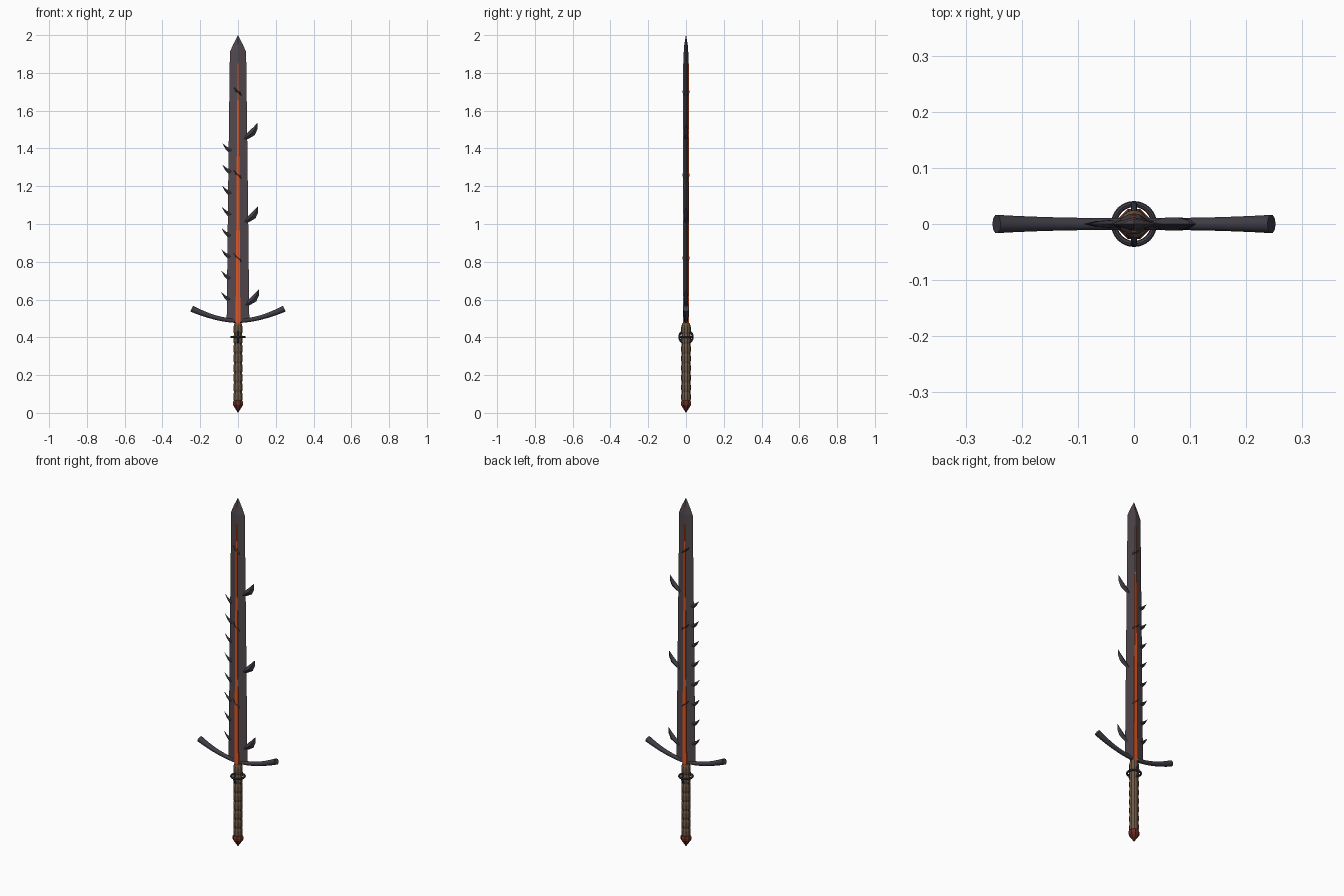
import bpy, bmesh, math
from mathutils import Vector

if "Cube" in bpy.data.objects:
    bpy.data.objects.remove(bpy.data.objects["Cube"])


def mat(name, c):
    m = bpy.data.materials.new(name)
    m.diffuse_color = (*c, 1)
    m.use_nodes = True
    m.node_tree.nodes["Principled BSDF"].inputs["Base Color"].default_value = m.diffuse_color
    return m


STEEL = mat("dark_steel", (0.085, 0.065, 0.075))
IRON = mat("dark_iron", (0.05, 0.045, 0.06))
WRAP = mat("leather", (0.16, 0.1, 0.06))
GLOW = mat("ember", (0.75, 0.09, 0.015))
RED = mat("deep_red", (0.15, 0.025, 0.015))


def loft(name, rings, material, smooth=False, closed=False):
    """Skin a list of equal-length point rings; cap the ends unless closed."""
    bm = bmesh.new()
    vs = [[bm.verts.new(p) for p in r] for r in rings]
    n, count = len(rings[0]), len(rings)
    for i in range(count if closed else count - 1):
        a, b = vs[i], vs[(i + 1) % count]
        for j in range(n):
            k = (j + 1) % n
            bm.faces.new((a[j], a[k], b[k], b[j]))
    if not closed:
        bm.faces.new(vs[0][::-1])
        bm.faces.new(vs[-1])
    bmesh.ops.remove_doubles(bm, verts=bm.verts, dist=1e-5)
    bmesh.ops.recalc_face_normals(bm, faces=bm.faces)
    me = bpy.data.meshes.new(name)
    bm.to_mesh(me)
    bm.free()
    ob = bpy.data.objects.new(name, me)
    bpy.context.collection.objects.link(ob)
    me.materials.append(material)
    if smooth:
        bpy.context.view_layer.objects.active = ob
        ob.select_set(True)
        bpy.ops.object.shade_smooth_by_angle(angle=math.radians(40))
        ob.select_set(False)
    return ob


def diamond(z, w, d):
    return [(w, 0, z), (0, d, z), (-w, 0, z), (0, -d, z)]


def lathe(name, profile, sides, material):
    return loft(name, [[(r * math.cos(t), r * math.sin(t), z)
                        for t in [math.tau * (j + 0.5) / sides for j in range(sides)]]
                       for r, z in profile], material)


def thorn(name, path, material=IRON):
    """Curved spike in the xz plane; path items are x, z, half width, half depth."""
    pts = [Vector((p[0], 0, p[1])) for p in path]
    rings = []
    for i, p in enumerate(path):
        t = (pts[min(i + 1, len(pts) - 1)] - pts[max(i - 1, 0)]).normalized()
        side = Vector((-t.z, 0, t.x))
        y = Vector((0, p[3], 0))
        rings.append([pts[i] + side * p[2], pts[i] + y, pts[i] - side * p[2], pts[i] - y])
    return loft(name, rings, material)


# Blade with central ridge
loft("blade", [diamond(0.48, 0.06, 0.014), diamond(1.2, 0.052, 0.014),
               diamond(1.91, 0.043, 0.012), diamond(1.95, 0.026, 0.009),
               diamond(2.0, 0.0004, 0.0004)], STEEL)

# Glowing fuller on both faces
loft("ember_strip", [[(sx * w, sy * 0.0155, z) for sx, sy in
                      ((1, 1), (-1, 1), (-1, -1), (1, -1))]
                     for z, w in ((0.47, 0.013), (1.0, 0.009), (1.45, 0.006), (1.85, 0.002))], GLOW)

# Small barbs on the left edge
for i in range(8):
    z = 0.605 + i * 0.1125
    e = -(0.056 - i * 0.001)
    thorn(f"barb_{i}", [(e + 0.012, z - 0.006, 0.015, 0.007), (e - 0.013, z + 0.01, 0.007, 0.005),
                        (e - 0.033, z + 0.034, 0.0004, 0.0004)])

# Leaf-shaped thorns on the right edge
for i in range(3):
    z = 0.57 + i * 0.44
    e = 0.054 - i * 0.004
    thorn(f"leaf_thorn_{i}", [(e - 0.012, z, 0.008, 0.006), (e + 0.006, z + 0.015, 0.014, 0.011),
                              (e + 0.03, z + 0.033, 0.018, 0.012), (e + 0.046, z + 0.057, 0.012, 0.008),
                              (e + 0.056, z + 0.084, 0.0004, 0.0004)])

# Small leaf studs over the fuller
for i in range(3):
    z = 0.82 + i * 0.44
    thorn(f"fuller_leaf_{i}", [(0.018, z - 0.018, 0.003, 0.012), (0.008, z - 0.006, 0.013, 0.018),
                               (-0.008, z + 0.006, 0.013, 0.018), (-0.024, z + 0.024, 0.001, 0.010)])

# Upswept crossguard with flared ends
rings = []
N = 16
for i in range(N + 1):
    u = -1 + 2 * i / N
    c = Vector((0.245 * u, 0, 0.487 + 0.065 * abs(u) ** 1.8))
    t = Vector((0.245, 0, 0.117 * math.copysign(abs(u) ** 0.8, u))).normalized()
    side = Vector((-t.z, 0, t.x))
    r = 0.011 + 0.006 * abs(u) ** 2.5
    rings.append([c + side * r * math.cos(a) + Vector((0, r * math.sin(a), 0))
                  for a in [math.tau * j / 10 for j in range(10)]])
loft("crossguard", rings, IRON, smooth=True)

# Leather-wrapped grip, one swell per turn
grip = [(0.021, 0.055)]
for i in range(8):
    z = 0.06 + i * 0.051
    grip += [(0.0225, z), (0.0255, z + 0.012), (0.0255, z + 0.036), (0.0225, z + 0.049)]
grip.append((0.019, 0.476))
lathe("grip", grip, 10, WRAP)

# Faceted pommel
lathe("pommel", [(0.0004, 0.0), (0.029, 0.042), (0.029, 0.056), (0.02, 0.072)], 8, RED)

# Pair of crossed rings around the grip


def ring(name, upright, R=0.0355, r=0.0055):
    out = []
    for i in range(24):
        a = math.tau * i / 24
        sec = []
        for j in range(8):
            b = math.tau * j / 8
            q = R + r * math.cos(b)
            u, v, w = q * math.cos(a), q * math.sin(a), r * math.sin(b)
            sec.append((w, u, 0.402 + v) if upright else (u, v, 0.402 + w))
        out.append(sec)
    loft(name, out, IRON, smooth=True, closed=True)


ring("grip_ring_flat", False)
ring("grip_ring_upright", True)
